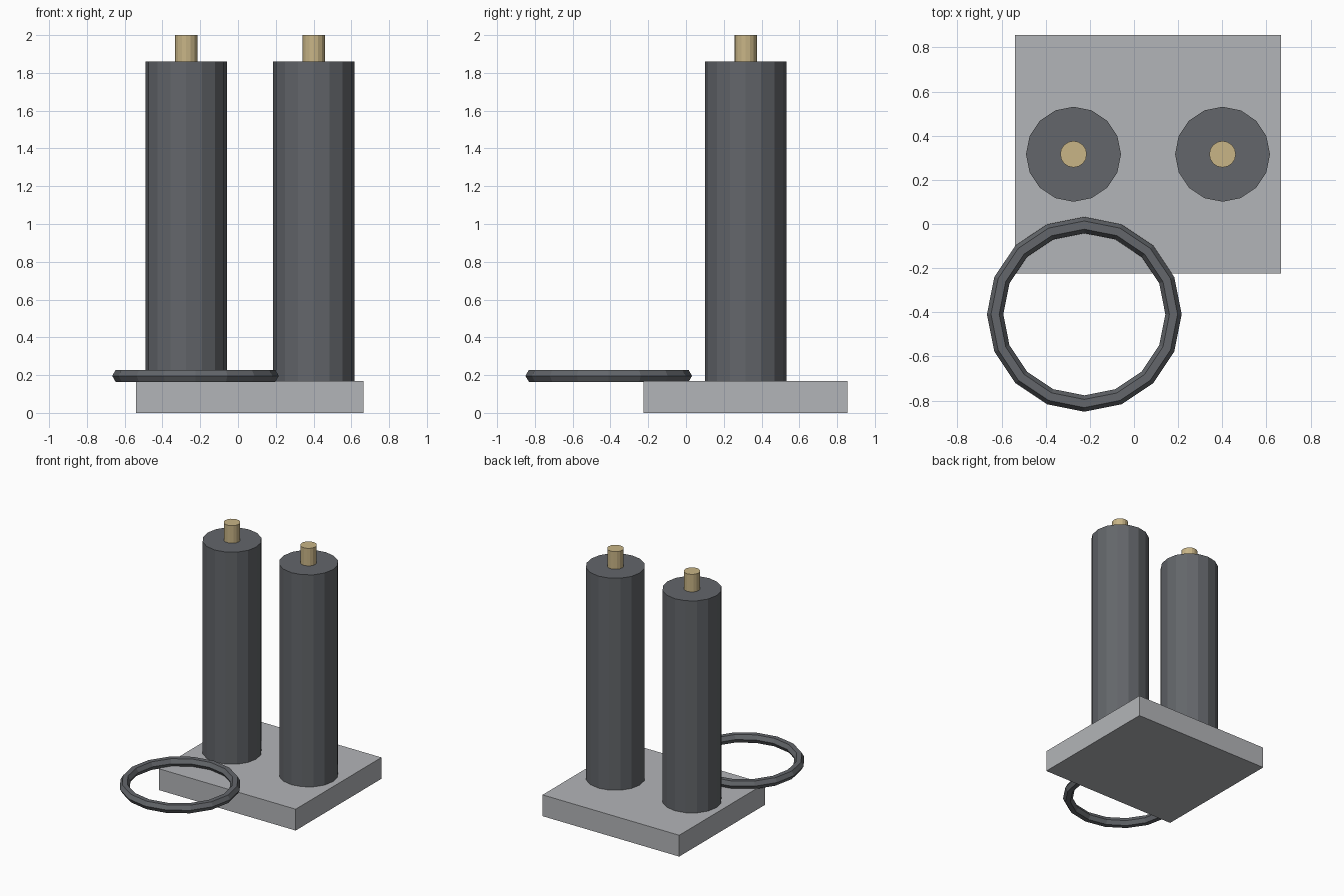
import bpy
from math import cos, sin, radians

cube = bpy.data.objects.get("Cube")
if cube:
    bpy.data.objects.remove(cube, do_unlink=True)


def material(name, rgb):
    mat = bpy.data.materials.new(name)
    mat.use_nodes = True
    color = (*rgb, 1.0)
    mat.diffuse_color = color
    mat.node_tree.nodes["Principled BSDF"].inputs["Base Color"].default_value = color
    return mat


def finish(name, mat):
    obj = bpy.context.object
    obj.name = obj.data.name = name
    obj.data.materials.append(mat)
    return obj


def cylinder(name, mat, x, y, radius, bottom, top):
    bpy.ops.mesh.primitive_cylinder_add(
        vertices=16, radius=radius, depth=top - bottom,
        location=(x, y, (bottom + top) / 2))
    return finish(name, mat)


light_grey = material("light grey", (0.45, 0.46, 0.48))
dark_grey = material("dark grey", (0.125, 0.133, 0.145))
tan = material("tan", (0.58, 0.46, 0.24))

# Base slab
BASE_TOP = 0.17
bpy.ops.mesh.primitive_cube_add(size=1, location=(0.063, 0.316, BASE_TOP / 2))
base = finish("base", light_grey)
base.scale = (1.205, 1.08, BASE_TOP)

# Two posts, each with a pin on top
for side, x in (("right", -0.274), ("left", 0.401)):
    cylinder(side + "_post", dark_grey, x, 0.316, 0.215, BASE_TOP, 1.86)
    cylinder(side + "_pin", tan, x, 0.316, 0.06, 1.86, 2.0)

# Loose ring with a hexagonal section, overhanging the front right corner
bpy.ops.mesh.primitive_torus_add(
    major_segments=16, minor_segments=6, major_radius=0.404, minor_radius=0.037,
    location=(-0.225, -0.409, 0.196))
finish("ring", dark_grey)
for face in bpy.context.object.data.polygons:
    face.use_smooth = False
